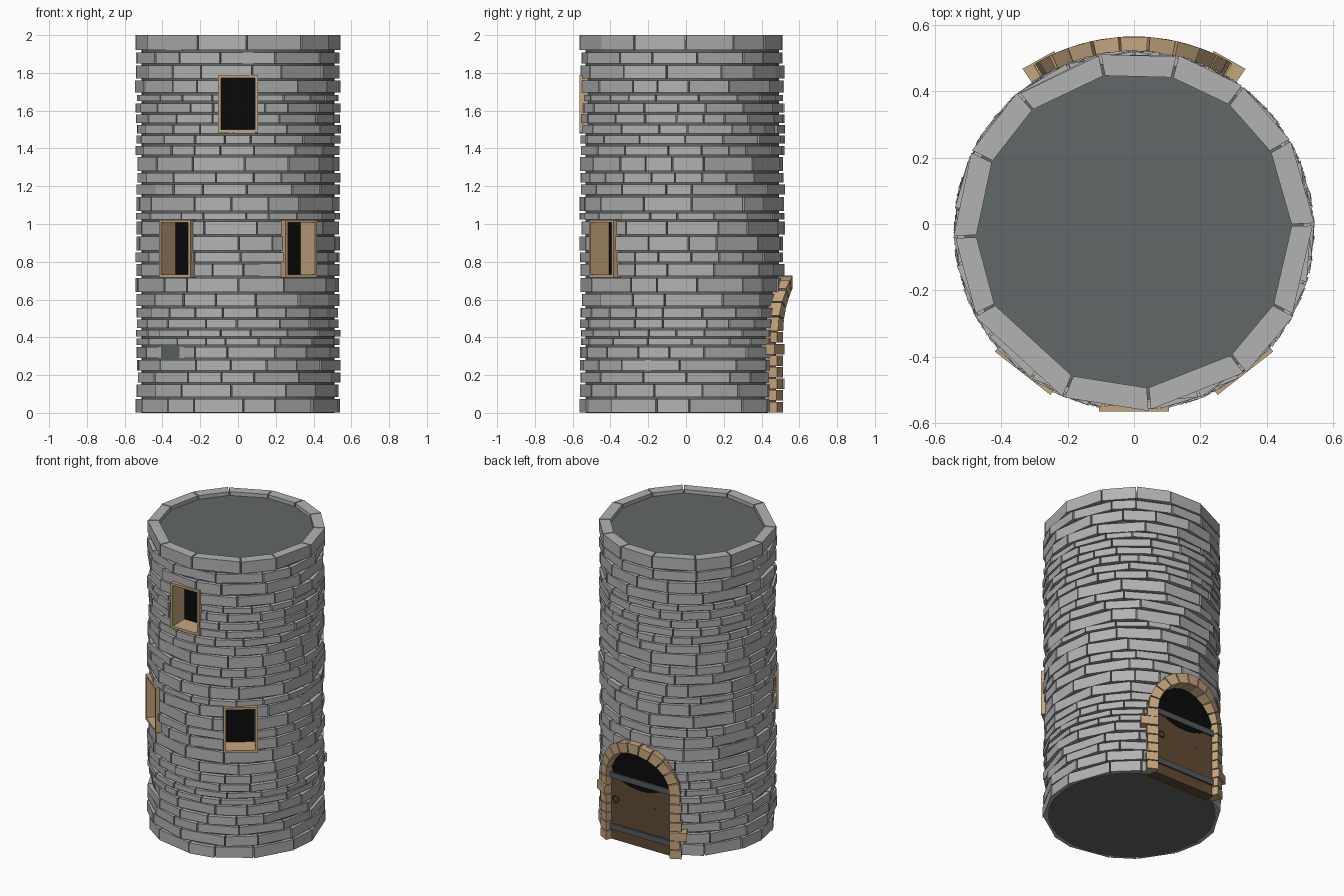
import bpy, bmesh, math, random
from mathutils import Matrix, Vector

random.seed(7)
if "Cube" in bpy.data.objects:
    bpy.data.objects.remove(bpy.data.objects["Cube"], do_unlink=True)

AXIS_Y = -0.02           # tower axis
R_OUT, R_IN, R_CORE = 0.543, 0.475, 0.512


def material(name, rgb):
    m = bpy.data.materials.new(name)
    m.use_nodes = True
    m.diffuse_color = (*rgb, 1)
    bsdf = m.node_tree.nodes["Principled BSDF"]
    bsdf.inputs["Base Color"].default_value = (*rgb, 1)
    bsdf.inputs["Roughness"].default_value = 0.9
    return m


STONE = material("grey stone", (0.45, 0.45, 0.45))
MORTAR = material("dark slate", (0.12, 0.14, 0.135))
TRIM = material("tan trim", (0.56, 0.38, 0.21))
WOOD = material("brown wood", (0.12, 0.07, 0.032))
IRON = material("dark iron", (0.085, 0.105, 0.11))
BLACK = material("black opening", (0.003, 0.003, 0.003))


def finish(bm, name, mat):
    bmesh.ops.recalc_face_normals(bm, faces=bm.faces)
    mesh = bpy.data.meshes.new(name)
    bm.to_mesh(mesh)
    bm.free()
    mesh.materials.append(mat)
    ob = bpy.data.objects.new(name, mesh)
    bpy.context.collection.objects.link(ob)
    return ob


def add_box(bm, xs, ys, zs, warp=lambda p: p):
    """Box between limits, each corner passed through a warp."""
    v = [bm.verts.new(warp(Vector((x, y, z)))) for x in xs for y in ys for z in zs]
    for f in ((0, 1, 3, 2), (4, 6, 7, 5), (0, 4, 5, 1), (2, 3, 7, 6), (0, 2, 6, 4), (1, 5, 7, 3)):
        bm.faces.new([v[i] for i in f])


def add_prism(bm, outline, y0, y1):
    """Extrude an (x, z) outline along y."""
    rings = [[bm.verts.new((x, y, z)) for x, z in outline] for y in (y0, y1)]
    for r in rings:
        bm.faces.new(r)
    n = len(outline)
    for i in range(n):
        j = (i + 1) % n
        bm.faces.new((rings[0][i], rings[0][j], rings[1][j], rings[1][i]))


def polar(p):
    """x = angle, y = radius around the tower axis."""
    return Vector((p.y * math.cos(p.x), p.y * math.sin(p.x) + AXIS_Y, p.z))


def bent(p):
    """x = arc length on the back of the wall, y = radius."""
    a = p.x / 0.555
    return Vector((p.y * math.sin(a), p.y * math.cos(a) + AXIS_Y, p.z))


# Courses of stone blocks
tops = [0.085, 0.16, 0.225, 0.29, 0.36, 0.405, 0.45, 0.505, 0.565, 0.64, 0.725, 0.8,
        0.86, 0.945, 1.025, 1.07, 1.155, 1.22, 1.28, 1.365, 1.425, 1.48, 1.535, 1.59,
        1.65, 1.695, 1.77, 1.85, 1.92, 2.0]
top_widths = [23, 23, 28, 30, 24, 33, 28, 39, 26, 28, 24, 29, 25]
bm = bmesh.new()
low = 0.003
for top in tops:
    if top == 2.0:
        widths, a = top_widths, math.radians(76)
    else:
        count = 15 if top - low > 0.062 else 19
        widths = [random.uniform(0.6, 1.4) for _ in range(count)]
        a = random.uniform(0, math.tau)
    turn = math.tau / sum(widths)
    high = top - (0 if top == 2.0 else 0.011)
    for w in widths:
        b = a - w * turn
        out = R_OUT + random.uniform(-0.006, 0.002)
        add_box(bm, (b + 0.007, a - 0.007), (R_IN, out), (low, high), polar)
        a = b
    low = top
blocks = finish(bm, "stone_blocks", STONE)

# Mortar core with roof floor
bm = bmesh.new()
bmesh.ops.create_cone(bm, cap_ends=True, segments=48, radius1=R_CORE, radius2=R_CORE, depth=1.975,
                      matrix=Matrix.Translation((0, AXIS_Y, 1.975 / 2)))
core = finish(bm, "mortar_core", MORTAR)

cutters = []

# Windows: tan reveal, black back, opening cutter
HW, HH, T = 0.106, 0.152, 0.015
FRONT, BACK = -0.545, -0.42
for name, deg, zc in (("upper", 0, 1.637), ("left", 38, 0.87), ("right", -38, 0.87)):
    place = Matrix.Translation((0, AXIS_Y, zc)) @ Matrix.Rotation(math.radians(deg), 4, "Z")
    bm = bmesh.new()
    for s in (-1, 1):
        add_box(bm, sorted((s * HW, s * (HW - T))), (FRONT, BACK), (-HH, HH))
        add_box(bm, (T - HW, HW - T), (FRONT, BACK), sorted((s * HH, s * (HH - T))))
    bm.transform(place)
    finish(bm, name + "_window_frame", TRIM)
    bm = bmesh.new()
    add_box(bm, (-HW, HW), (BACK, BACK + 0.008), (-HH, HH))
    bm.transform(place)
    finish(bm, name + "_window_dark", BLACK)
    bm = bmesh.new()
    add_box(bm, (0.004 - HW, HW - 0.004), (-0.7, BACK + 0.004), (0.004 - HH, HH - 0.004))
    bm.transform(place)
    cutters.append(finish(bm, name + "_window_cutter", BLACK))

# Door opening and slab
SPRING = 0.43


def arch(half, bottom, steps=20):
    curve = [(half * math.cos(math.pi * i / steps), SPRING + half * math.sin(math.pi * i / steps))
             for i in range(steps + 1)]
    return [(half, bottom)] + curve + [(-half, bottom)]


bm = bmesh.new()
add_prism(bm, arch(0.235, -0.1), 0.41, 0.8)
cutters.append(finish(bm, "door_cutter", BLACK))
bm = bmesh.new()
add_prism(bm, arch(0.236, 0.002), 0.40, 0.476)
finish(bm, "door", WOOD)

# Dark opening in the upper door
bm = bmesh.new()
ring = [math.tau * i / 32 for i in range(32)]
add_prism(bm, [(0.222 * math.cos(t), 0.52 + 0.14 * math.sin(t)) for t in ring], 0.475, 0.481)
finish(bm, "door_opening", BLACK)

# Iron straps, ring and keyhole plate
bm = bmesh.new()
for z in (0.09, 0.435):
    add_box(bm, (-0.225, 0.225), (0.474, 0.488), (z - 0.019, z + 0.019))
add_box(bm, (-0.105, -0.095), (0.474, 0.48), (0.285, 0.295))
finish(bm, "door_straps", IRON)
bpy.ops.mesh.primitive_torus_add(location=(0.185, 0.484, 0.28), rotation=(math.pi / 2, 0, 0),
                                 major_radius=0.02, minor_radius=0.005,
                                 major_segments=16, minor_segments=6)
handle = bpy.context.object
handle.name = "door_ring"
handle.data.materials.append(IRON)
bpy.ops.object.shade_smooth_by_angle()

# Door surround: jamb stones, then arch stones, bent round the wall
bm = bmesh.new()
N = 7
for s in (-1, 1):
    for i in range(N):
        z0, z1 = SPRING * i / N, SPRING * (i + 1) / N
        wide = (s, i) in ((1, 5), (-1, 2))
        outer = 0.335 if wide else 0.298 + random.uniform(-0.006, 0.006)
        add_box(bm, sorted((s * 0.232, s * outer)), (0.48, 0.592 if wide else 0.583),
                (z0 + 0.003, z1 - 0.003), bent)
M = 11
for i in range(M):
    a0, a1 = math.pi * i / M + 0.012, math.pi * (i + 1) / M - 0.012
    outer = 0.295 + random.uniform(-0.005, 0.005)
    add_box(bm, (a0, a1), (0.48, 0.585), (0.232, outer),
            lambda p: bent(Vector((p.z * math.cos(p.x), p.y, SPRING + p.z * math.sin(p.x)))))
finish(bm, "door_surround", TRIM)

# Cut the openings through the wall
for ob in (blocks, core):
    bpy.context.view_layer.objects.active = ob
    for c in cutters:
        mod = ob.modifiers.new(c.name, "BOOLEAN")
        mod.operation = "DIFFERENCE"
        mod.solver = "EXACT"
        mod.object = c
        bpy.ops.object.modifier_apply(modifier=mod.name)
for c in cutters:
    bpy.data.objects.remove(c, do_unlink=True)
